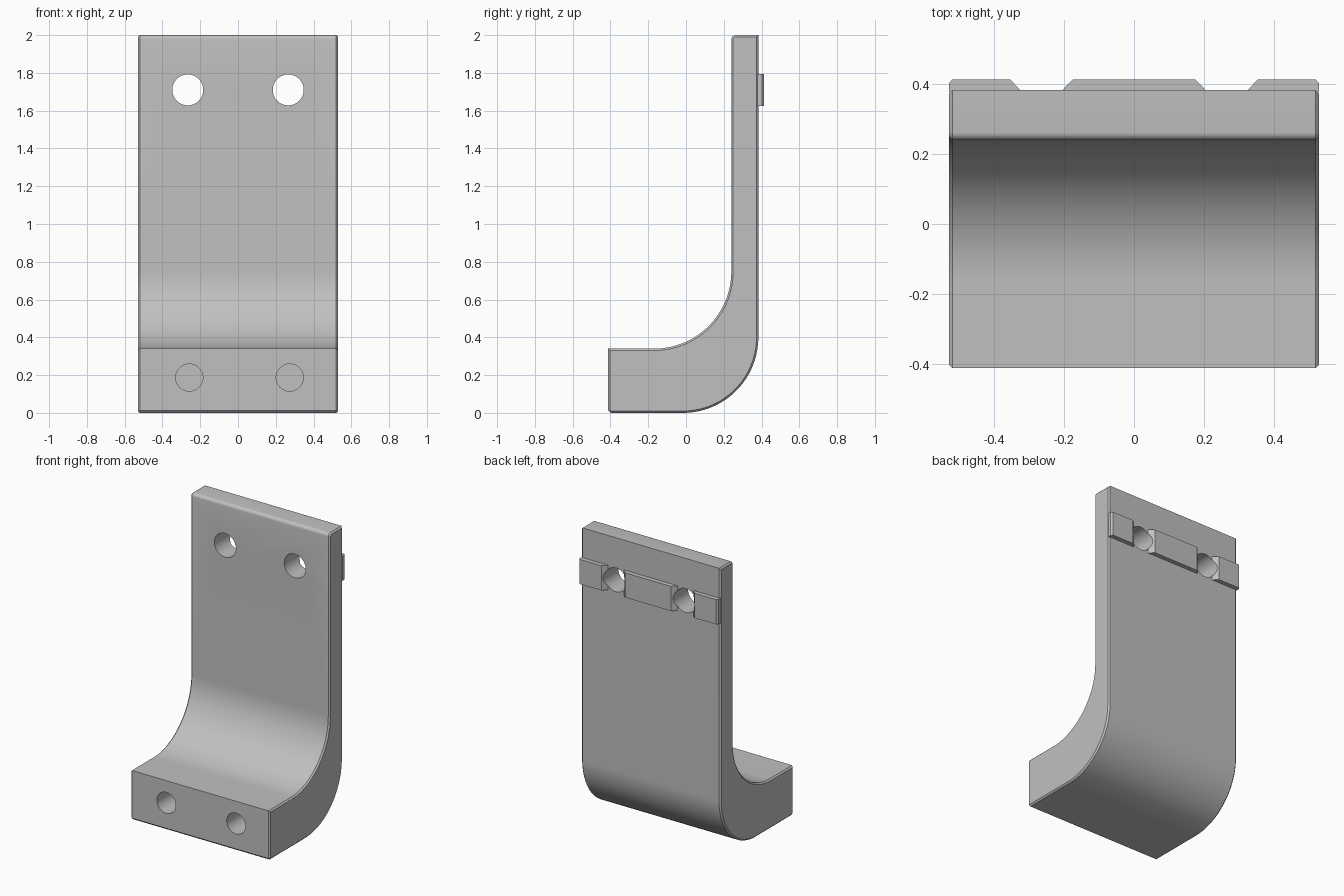
import bpy, bmesh
from math import cos, sin, pi, radians
from mathutils import Vector, Matrix

cube = bpy.data.objects.get("Cube")
if cube:
    bpy.data.objects.remove(cube, do_unlink=True)

GREY = (0.53, 0.53, 0.53, 1)
grey = bpy.data.materials.new("plain grey")
grey.use_nodes = True
grey.diffuse_color = GREY
grey.node_tree.nodes["Principled BSDF"].inputs["Base Color"].default_value = GREY

HALF_W, FRONT, WALL, BACK = 0.53, -0.412, 0.24, 0.383


def arc(cy, cz, r, start, end, steps):
    angles = [radians(start + (end - start) * i / steps) for i in range(steps + 1)]
    return [(cy + r * cos(a), cz + r * sin(a)) for a in angles]


def finish(bm, name):
    bmesh.ops.recalc_face_normals(bm, faces=bm.faces)
    mesh = bpy.data.meshes.new(name)
    bm.to_mesh(mesh)
    bm.free()
    mesh.materials.append(grey)
    obj = bpy.data.objects.new(name, mesh)
    bpy.context.collection.objects.link(obj)
    return obj


def prism(name, points, start, depth, chamfer=0.0):
    """Sweep a closed outline of 3D points along depth, chamfering both rims."""
    bm = bmesh.new()
    cap = bm.faces.new([bm.verts.new(p + start) for p in points])
    ext = bmesh.ops.extrude_face_region(bm, geom=[cap], use_keep_orig=True)
    moved = [v for v in ext["geom"] if isinstance(v, bmesh.types.BMVert)]
    bmesh.ops.translate(bm, verts=moved, vec=depth)
    bmesh.ops.recalc_face_normals(bm, faces=bm.faces)
    if chamfer:
        along = depth.normalized()
        rims = [e for e in bm.edges
                if abs((e.verts[1].co - e.verts[0].co).dot(along)) < 1e-5]
        bmesh.ops.bevel(bm, geom=rims, offset=chamfer, segments=1,
                        affect='EDGES', clamp_overlap=False)
    return finish(bm, name)


def hole_cutter(x, z, radius, y0, y1):
    bm = bmesh.new()
    place = Matrix.Translation((x, (y0 + y1) / 2, z)) @ Matrix.Rotation(pi / 2, 4, 'X')
    bmesh.ops.create_cone(bm, cap_ends=True, segments=48, radius1=radius,
                          radius2=radius, depth=y1 - y0, matrix=place)
    return finish(bm, "hole_cutter")


def cut(obj, cutter):
    mod = obj.modifiers.new("hole", 'BOOLEAN')
    mod.operation = 'DIFFERENCE'
    mod.solver = 'EXACT'
    mod.object = cutter
    bpy.context.view_layer.objects.active = obj
    bpy.ops.object.modifier_apply(modifier=mod.name)


# Curved bracket: side outline swept across the width
outline = [(FRONT, 0.012), (FRONT + 0.012, 0)]
outline += arc(BACK - 0.40, 0.40, 0.40, -90, 0, 32)
outline += [(BACK, 2.0)]
outline += arc(WALL + 0.022, 1.978, 0.022, 90, 180, 5)
outline += arc(WALL - 0.41, 0.75, 0.41, 0, -90, 32)
outline += [(FRONT, 0.34)]
bracket = prism("bracket", [Vector((0, y, z)) for y, z in outline],
                Vector((-HALF_W, 0, 0)), Vector((2 * HALF_W, 0, 0)), 0.010)

# Locating rib on the back, in three pieces with sloping ends
TOP, ROOT = 0.414, BACK - 0.01
Z0, Z1 = 1.625, 1.795
side_piece = [(0.315, ROOT), (0.355, TOP), (HALF_W - 0.01, TOP),
              (HALF_W, TOP - 0.012), (HALF_W, ROOT + 0.005), (HALF_W - 0.01, ROOT)]
middle_piece = [(-0.215, ROOT), (-0.175, TOP), (0.175, TOP), (0.215, ROOT)]
ribs = []
for name, shape, side in (("left_rib", side_piece, 1),
                          ("right_rib", side_piece, -1),
                          ("middle_rib", middle_piece, 1)):
    ribs.append(prism(name, [Vector((side * x, y, 0)) for x, y in shape],
                      Vector((0, 0, Z0)), Vector((0, 0, Z1 - Z0))))

# Wall holes go right through; foot holes are blind
for side in (-1, 1):
    through = hole_cutter(side * 0.266, 1.71, 0.082, 0.0, 0.6)
    blind = hole_cutter(side * 0.266 + 0.008, 0.187, 0.072, -0.6, 0.0)
    for part in [bracket] + ribs:
        cut(part, through)
    cut(bracket, blind)
    for cutter in (through, blind):
        bpy.data.objects.remove(cutter, do_unlink=True)

# Smooth the curves and keep the edges crisp
bpy.ops.object.select_all(action='DESELECT')
for part in [bracket] + ribs:
    part.select_set(True)
bpy.context.view_layer.objects.active = bracket
bpy.ops.object.shade_smooth_by_angle(angle=radians(25))
